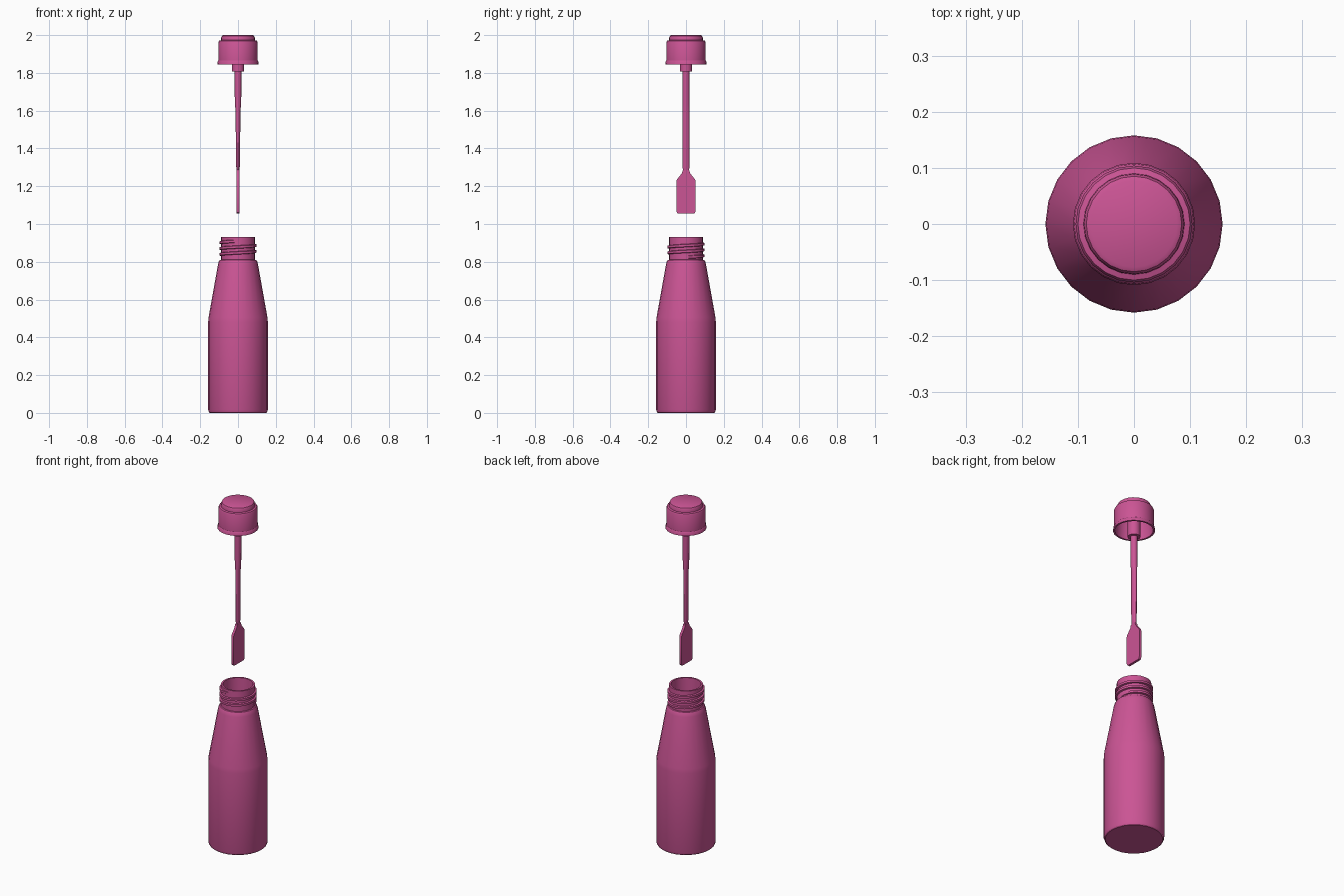
import bpy, bmesh, math

if "Cube" in bpy.data.objects:
    bpy.data.objects.remove(bpy.data.objects["Cube"])

mat = bpy.data.materials.new("pink")
mat.diffuse_color = (0.60, 0.09, 0.30, 1)
mat.use_nodes = True
mat.node_tree.nodes["Principled BSDF"].inputs["Base Color"].default_value = mat.diffuse_color


def finish(bm, name, smooth=True):
    bmesh.ops.recalc_face_normals(bm, faces=bm.faces)
    mesh = bpy.data.meshes.new(name)
    bm.to_mesh(mesh)
    bm.free()
    mesh.materials.append(mat)
    ob = bpy.data.objects.new(name, mesh)
    bpy.context.collection.objects.link(ob)
    if smooth:
        bpy.ops.object.select_all(action='DESELECT')
        ob.select_set(True)
        bpy.context.view_layer.objects.active = ob
        bpy.ops.object.shade_smooth_by_angle(angle=math.radians(30))
    return ob


def rings(name, sections, n=24):
    """Skin elliptical rings (z, rx, ry) and cap both ends."""
    bm = bmesh.new()
    loops = []
    for z, rx, ry in sections:
        loops.append([bm.verts.new((rx * math.cos(2 * math.pi * i / n),
                                    ry * math.sin(2 * math.pi * i / n), z)) for i in range(n)])
    for a, b in zip(loops, loops[1:]):
        for i in range(n):
            j = (i + 1) % n
            bm.faces.new((a[i], a[j], b[j], b[i]))
    bm.faces.new(loops[0][::-1])
    bm.faces.new(loops[-1])
    return finish(bm, name)


def lathe(name, profile, n=24):
    return rings(name, [(z, r, r) for r, z in profile], n)


# Hollow bottle: outside up to the lip, then down the inside
lathe("bottle", [
    (0.149, 0), (0.154, 0.004), (0.158, 0.016), (0.158, 0.48), (0.156, 0.505),
    (0.106, 0.785), (0.102, 0.80), (0.097, 0.809), (0.090, 0.811), (0.090, 0.93),
    (0.080, 0.93), (0.080, 0.805), (0.092, 0.785), (0.146, 0.495), (0.146, 0.015)])

# Screw thread around the neck, tapering at both ends
bm = bmesh.new()
turns, seg, pitch = 2.75, 24, 0.031
steps = int(turns * seg)
prev = None
for k in range(steps + 1):
    a = 2 * math.pi * k / seg
    z = 0.824 + pitch * k / seg
    t = min(1, k / 3, (steps - k) / 3)
    section = [(0.088, -0.009), (0.090 + 0.009 * t, -0.006),
               (0.090 + 0.009 * t, 0.006), (0.088, 0.009)]
    cur = [bm.verts.new((r * math.cos(a), r * math.sin(a), z + dz)) for r, dz in section]
    if prev:
        for i in range(4):
            j = (i + 1) % 4
            bm.faces.new((prev[i], prev[j], cur[j], cur[i]))
    else:
        bm.faces.new(cur)
    prev = cur
bm.faces.new(prev)
finish(bm, "neck_thread")

# Hollow cap with a lower rim and stepped top
lathe("cap", [
    (0.094, 1.955), (0.096, 1.95), (0.099, 1.845), (0.109, 1.845), (0.107, 1.862),
    (0.104, 1.866), (0.104, 1.962), (0.100, 1.970), (0.090, 1.973), (0.089, 1.988),
    (0.085, 1.996), (0.077, 2.0)])

# Collar and applicator rod, flattening towards the tip
lathe("rod_collar", [(0.033, 1.807), (0.033, 1.96)])
rings("applicator_rod", [
    (1.255, 0.004, 0.017), (1.29, 0.007, 0.017), (1.312, 0.011, 0.018),
    (1.60, 0.0125, 0.018), (1.635, 0.017, 0.018), (1.82, 0.018, 0.018)], 16)

# Flat spatula tip: half outline mirrored, then extruded in x
half = [(0.042, 1.055), (0.048, 1.060), (0.051, 1.070), (0.051, 1.228),
        (0.046, 1.238), (0.022, 1.268), (0.017, 1.285)]
outline = half + [(-y, z) for y, z in reversed(half)]
bm = bmesh.new()
face = bm.faces.new([bm.verts.new((-0.007, y, z)) for y, z in outline])
ext = bmesh.ops.extrude_face_region(bm, geom=[face])
bmesh.ops.translate(bm, vec=(0.014, 0, 0),
                    verts=[v for v in ext["geom"] if isinstance(v, bmesh.types.BMVert)])
finish(bm, "spatula_tip")
